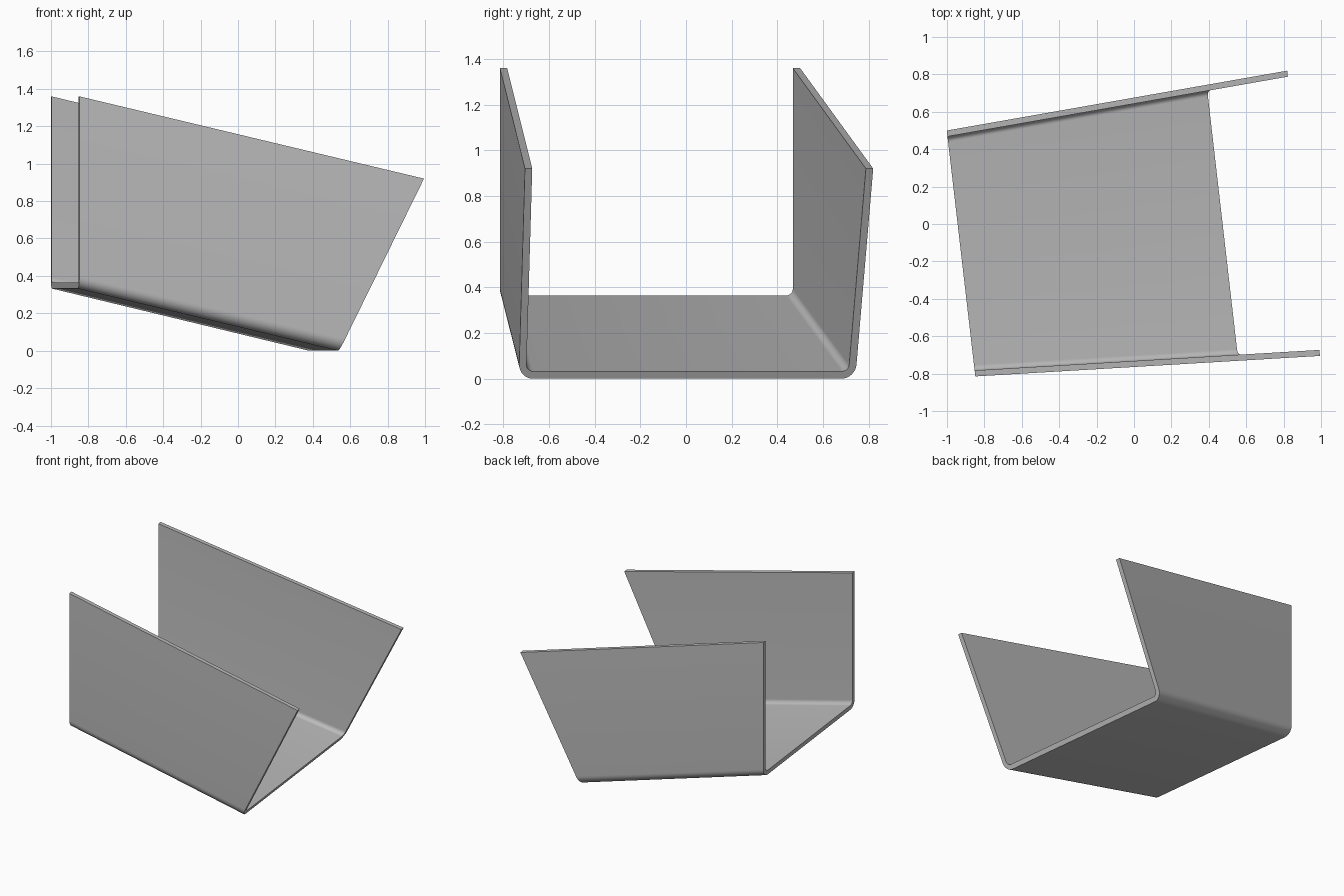
import bpy
import bmesh
import math

cube = bpy.data.objects.get("Cube")
if cube:
    bpy.data.objects.remove(cube, do_unlink=True)

SHEET = 0.032      # sheet thickness
INNER_R = 0.03     # inside bend radius
STEPS = 8          # segments per bend


def front_y(x):
    return -0.815 + 0.0595 * (x + 0.85)


def back_y(x):
    return 0.5 + 0.1758 * (x + 1.0)


def on_wall(wall, end, z):
    """Point of a wall's outer face on an end plane, at height z."""
    y = 0.0
    for _ in range(12):
        y = wall(end(y, z))
    return y


def u_line(end, floor, top, inset, radius):
    """One U-shaped line, from front rim round both bends to back rim."""
    pts = []
    low = floor + inset
    for wall, side in ((front_y, 1), (back_y, -1)):
        part = [(on_wall(wall, end, top) + side * inset, top)]
        for i in range(STEPS + 1):
            a = math.pi / 2 * i / STEPS
            z = low + radius * (1 - math.sin(a))
            y = on_wall(wall, end, z) + side * (inset + radius * (1 - math.cos(a)))
            part.append((y, z))
        pts += part if side == 1 else part[::-1]
    return [(end(y, z), y, z) for y, z in pts]


def section(end, floor, top):
    outer = u_line(end, floor, top, 0, INNER_R + SHEET)
    inner = u_line(end, floor, top, SHEET, INNER_R)
    return outer + inner[::-1]


# End planes: upright at the high end, raked at the low end
def high_end(y, z):
    return -0.943 - 0.116 * y


def low_end(y, z):
    return 0.458 - 0.115 * y + 0.495 * z


# Folded sheet lofted between the two end sections
bm = bmesh.new()
rings = [[bm.verts.new(p) for p in section(*args)]
         for args in ((high_end, 0.332, 1.36), (low_end, 0.0, 0.92))]
n = len(rings[0])
for i in range(n):
    j = (i + 1) % n
    bm.faces.new((rings[0][i], rings[0][j], rings[1][j], rings[1][i]))
for ring in rings:
    bm.faces.new(ring)
bmesh.ops.recalc_face_normals(bm, faces=bm.faces)

mesh = bpy.data.meshes.new("folded_chute")
bm.to_mesh(mesh)
bm.free()
chute = bpy.data.objects.new("folded_chute", mesh)
bpy.context.collection.objects.link(chute)

# Plain grey sheet
grey = bpy.data.materials.new("sheet_grey")
grey.use_nodes = True
colour = (0.5, 0.5, 0.5, 1)
grey.diffuse_color = colour
grey.node_tree.nodes["Principled BSDF"].inputs["Base Color"].default_value = colour
mesh.materials.append(grey)

# Smooth bends, sharp sheet edges
bpy.ops.object.select_all(action='DESELECT')
chute.select_set(True)
bpy.context.view_layer.objects.active = chute
bpy.ops.object.shade_smooth_by_angle(angle=math.radians(30))
